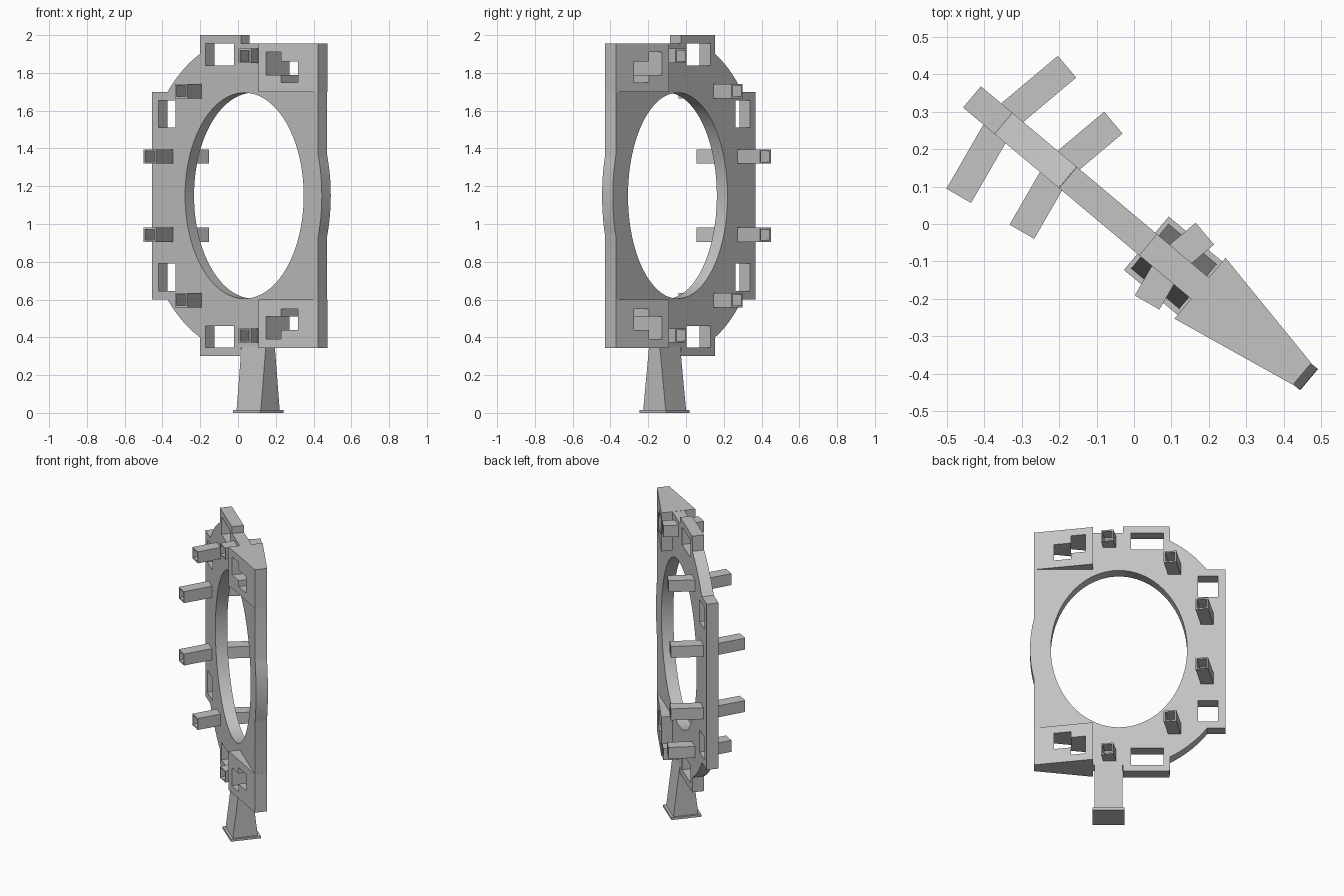
import bpy, bmesh
from math import sin, cos, radians, acos, atan2, pi
from mathutils import Matrix

if "Cube" in bpy.data.objects:
    bpy.data.objects.remove(bpy.data.objects["Cube"])

gray = bpy.data.materials.new("plain gray")
gray.use_nodes = True
gray.diffuse_color = (0.55, 0.55, 0.55, 1)
gray.node_tree.nodes["Principled BSDF"].inputs["Base Color"].default_value = (0.55, 0.55, 0.55, 1)

MID = 1.15        # height of the ring centre
HALF = 0.037      # half thickness of the ring plate
# Everything is made with the plate along x, then turned into place
PLACE = Matrix.Translation((0.0575, -0.072, 0)) @ Matrix.Rotation(radians(-40), 4, 'Z')


def finish(name, mesh):
    for p in mesh.polygons:
        p.use_smooth = True
    mesh.set_sharp_from_angle(angle=radians(25))
    mesh.materials.clear()
    mesh.materials.append(gray)
    mesh.transform(PLACE)
    obj = bpy.data.objects.new(name, mesh)
    bpy.context.collection.objects.link(obj)
    return obj


def slab(loops, depth):
    """Upright plate in x-z with holes, reaching depth to each side in y."""
    cu = bpy.data.curves.new("outline", 'CURVE')
    cu.dimensions, cu.fill_mode, cu.extrude = '2D', 'BOTH', depth
    for pts in loops:
        sp = cu.splines.new('POLY')
        sp.points.add(len(pts) - 1)
        for p, (x, z) in zip(sp.points, pts):
            p.co = (x, z, 0, 1)
        sp.use_cyclic_u = True
    tmp = bpy.data.objects.new("outline", cu)
    mesh = bpy.data.meshes.new_from_object(tmp)
    bpy.data.objects.remove(tmp)
    bpy.data.curves.remove(cu)
    bm = bmesh.new()
    bm.from_mesh(mesh)
    bmesh.ops.remove_doubles(bm, verts=bm.verts, dist=0.0001)
    bmesh.ops.recalc_face_normals(bm, faces=bm.faces)
    bm.to_mesh(mesh)
    bm.free()
    mesh.transform(Matrix.Rotation(pi / 2, 4, 'X'))
    return mesh


def arc(a, b, t0, t1, n):
    return [(a * cos(t0 + (t1 - t0) * i / n), b * sin(t0 + (t1 - t0) * i / n)) for i in range(n + 1)]


def rect(x0, x1, z0, z1):
    return [(x0, z0), (x1, z0), (x1, z1), (x0, z1)]


def flip(pts):
    return [(x, -z) for x, z in reversed(pts)]


def block(name, x0, x1, z0, z1, y_low, y_top):
    bm = bmesh.new()
    bmesh.ops.create_cube(bm, size=1)
    for v in bm.verts:
        top = v.co.z > 0
        v.co.x = x1 if v.co.x > 0 else x0
        v.co.y *= 2 * (y_top if top else y_low)
        v.co.z = z1 if top else z0
    mesh = bpy.data.meshes.new(name)
    bm.to_mesh(mesh)
    bm.free()
    finish(name, mesh)


# Ring plate: upper half of the outline, mirrored below
upper = arc(0.535, 0.71, 0, acos(0.51 / 0.535), 8)
upper += [(0.51, 0.805), (-0.025, 0.805), (-0.025, 0.85), (-0.305, 0.85)]
upper += arc(0.706, 0.833, atan2(0.75 / 0.833, -0.307 / 0.706), atan2(0.55 / 0.833, -0.53 / 0.706), 10)
upper += [(-0.64, 0.55)]
outline = upper + flip(upper)[:-1]
opening = arc(0.41, 0.545, 0, 2 * pi, 96)[:-1]
side_window = rect(-0.595, -0.476, 0.36, 0.505)
top_window = rect(-0.268, -0.071, 0.69, 0.805)
slot = [(0.2, 0.64), (0.29, 0.64), (0.29, 0.6), (0.39, 0.6),
        (0.39, 0.71), (0.29, 0.71), (0.29, 0.76), (0.2, 0.76)]
holes = [side_window, top_window, slot]
plate = slab([outline, opening] + holes + [flip(h) for h in holes], HALF)
plate.transform(Matrix.Translation((0, 0, MID)))
finish("ring_plate", plate)

# Tapered housings on the outer corners, with stepped slots right through
housing = rect(0.155, 0.511, 0.55, 0.806)
for name, mirror in (("upper_housing", False), ("lower_housing", True)):
    loops = [housing, slot]
    mesh = slab([flip(l) for l in loops] if mirror else loops, 1)
    for v in mesh.vertices:
        t = (v.co.x - 0.155) / (0.511 - 0.155)
        v.co.y *= 0.106 + (HALF + 0.001 - 0.106) * t
        v.co.z += MID
    finish(name, mesh)

# Hollow square tubes, splayed inward on both faces
S, W = 0.038, 0.029
for x, dz, reach, label in ((-0.537, 0.207, 0.225, "outer"), (-0.34, 0.553, 0.19, "middle"), (0.05, 0.74, 0.12, "inner")):
    for side, face in ((1, "back"), (-1, "front")):
        for level, where in ((1, "upper"), (-1, "lower")):
            start, end = 0.02, reach / cos(radians(10))
            tube = slab([rect(-S, S, -S, S), rect(-W, W, -W, W)], (end - start) / 2)
            tube.transform(Matrix.Translation((x, 0, MID + level * dz))
                           @ Matrix.Rotation(radians(-10 * side), 4, 'Z')
                           @ Matrix.Translation((0, side * (start + end) / 2, 0)))
            finish(f"{where}_{label}_{face}_tube", tube)

# Stand
block("stand_post", -0.02, 0.148, 0.01, 0.36, 0.078, 0.036)
block("stand_base", -0.032, 0.16, 0, 0.015, 0.093, 0.093)
